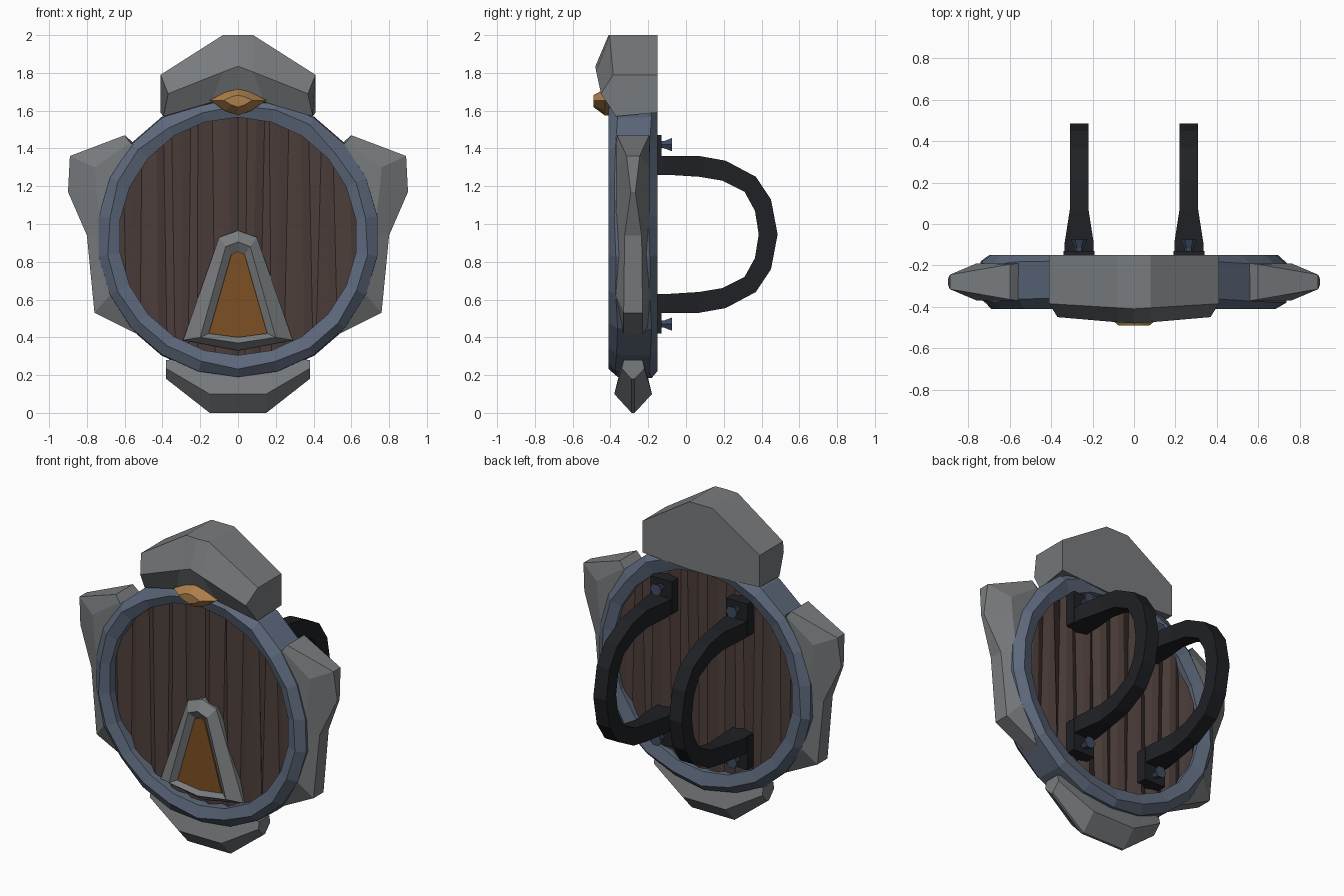
import bpy, bmesh, math, random

if "Cube" in bpy.data.objects:
    bpy.data.objects.remove(bpy.data.objects["Cube"])

random.seed(4)
CZ = 0.935   # height of the shield centre
CY = -0.28   # depth of the shield mid-plane


def material(name, rgb):
    m = bpy.data.materials.new(name)
    m.diffuse_color = (*rgb, 1)
    m.use_nodes = True
    m.node_tree.nodes["Principled BSDF"].inputs["Base Color"].default_value = m.diffuse_color
    return m


STONE = material("stone", (0.19, 0.20, 0.21))
STEEL = material("blue_steel", (0.11, 0.14, 0.20))
WOOD = material("dark_wood", (0.075, 0.05, 0.044))
LEATHER = material("black_leather", (0.014, 0.015, 0.018))
BOLT = material("bolt_steel", (0.05, 0.07, 0.12))
AMBER = material("amber", (0.20, 0.08, 0.018))
GOLD = material("gold", (0.42, 0.21, 0.07))


def loft(name, rings, mat, closed=False, caps=True):
    """Bridge equal-length point rings into one flat-shaded solid."""
    bm = bmesh.new()
    vs = [[bm.verts.new(p) for p in r] for r in rings]
    n = len(vs[0])
    for i in range(len(vs) if closed else len(vs) - 1):
        a, b = vs[i], vs[(i + 1) % len(vs)]
        for j in range(n):
            k = (j + 1) % n
            bm.faces.new((a[j], a[k], b[k], b[j]))
    if caps and not closed:
        bm.faces.new(vs[0])
        bm.faces.new(vs[-1])
    bmesh.ops.recalc_face_normals(bm, faces=bm.faces)
    me = bpy.data.meshes.new(name)
    bm.to_mesh(me)
    bm.free()
    me.materials.append(mat)
    ob = bpy.data.objects.new(name, me)
    bpy.context.collection.objects.link(ob)
    return ob


def mirrored(half):
    """Close a right-hand xz outline that starts and ends on x = 0."""
    return half + [(-x, z) for x, z in reversed(half[1:-1])]


def at_depth(outline, y):
    return [(x, y, z) for x, z in outline]


# Faceted steel rim
rim = []
for i in range(22):
    a = (i + 0.5) * math.tau / 22
    j, k = random.uniform(-0.015, 0.015), random.uniform(-0.012, 0.012)
    section = [(0.63, -0.17), (0.63, -0.39), (0.69 + j, -0.41),
               (0.745, -0.37 + k), (0.75, -0.19 + k), (0.70 + j, -0.15)]
    rim.append([(r * math.cos(a), y, CZ + r * math.sin(a)) for r, y in section])
loft("rim", rim, STEEL, closed=True)

# Wooden boards: corrugated disc with slightly leaning grooves
R, N = 0.645, 30
boards = []
for i in range(N + 1):
    x = -R * 0.995 + 2 * R * 0.995 * i / N
    lean = random.uniform(-0.014, 0.014) if 0 < i < N else 0
    xt, xb = x + lean, x - lean
    zt = math.sqrt(max(R * R - xt * xt, 0))
    zb = math.sqrt(max(R * R - xb * xb, 0))
    d = (0.0, 0.022, 0.016)[i % 3] + random.uniform(0, 0.006)
    boards.append([(xt, -0.325 - d, CZ + zt), (xb, -0.325 - d, CZ - zb),
                   (xb, -0.215 + d, CZ - zb), (xt, -0.215 + d, CZ + zt)])
loft("wood_boards", boards, WOOD)

# Side guards: inner, middle and outer (x, z) per station, then outer half-depth
guard = [((0.52, 1.40), (0.57, 1.43), (0.60, 1.47), 0.085),
         ((0.60, 1.25), (0.76, 1.30), (0.89, 1.36), 0.035),
         ((0.60, 1.15), (0.75, 1.18), (0.90, 1.17), 0.012),
         ((0.64, 0.94), (0.72, 0.95), (0.80, 0.94), 0.045),
         ((0.60, 0.65), (0.68, 0.62), (0.76, 0.53), 0.050),
         ((0.42, 0.45), (0.47, 0.41), (0.50, 0.40), 0.050)]
for s, side in ((1, "right"), (-1, "left")):
    rings = []
    for i, m, o, h in guard:
        pts = [(i, -0.09), (m, -0.09), (o, -h), (o, h), (m, 0.09), (i, 0.09)]
        rings.append([(s * p[0], CY + d, p[1]) for p, d in pts])
    loft(side + "_guard", rings, STONE)

# Bottom guard: x, top z, middle z, middle half-depth, bottom z
foot = []
for x, t, m, h, b in ((-0.38, 0.28, 0.235, 0.06, 0.18), (-0.15, 0.30, 0.10, 0.10, 0),
                      (0.15, 0.30, 0.10, 0.10, 0), (0.38, 0.28, 0.235, 0.06, 0.18)):
    foot.append([(x, CY - 0.05, t), (x, CY - h, m), (x, CY - 0.008, b),
                 (x, CY + 0.008, b), (x, CY + h, m), (x, CY + 0.05, t)])
loft("bottom_guard", foot, STONE)

# Crown block with a projecting brow
centre = [(0, -0.15, 2.0), (0, -0.41, 2.0), (0, -0.48, 1.835), (0, -0.41, 1.66), (0, -0.15, 1.57)]
inner = [(0.08, -0.15, 2.0), (0.08, -0.405, 2.0), (0.08, -0.475, 1.805),
         (0.14, -0.41, 1.645), (0.08, -0.15, 1.57)]
outer = [(0.41, -0.15, 1.79), (0.41, -0.385, 1.79), (0.37, -0.45, 1.69),
         (0.395, -0.37, 1.57), (0.41, -0.15, 1.59)]


def flip(ring):
    return [(-x, y, z) for x, y, z in ring]


loft("crown", [flip(outer), flip(inner), centre, inner, outer], STONE)

# Gold gem under the brow
gem = mirrored([(0, 1.715), (0.06, 1.70), (0.15, 1.655), (0.07, 1.60), (0, 1.575)])
gem_face = [(x * 0.5, 1.655 + (z - 1.655) * 0.45) for x, z in gem]
loft("gem", [at_depth(gem, -0.40), at_depth(gem, -0.43), at_depth(gem_face, -0.49)], GOLD)

# Tapered emblem frame and its amber panel
frame_out = mirrored([(0, 0.965), (0.10, 0.93), (0.29, 0.385), (0, 0.33)])
frame_mid = mirrored([(0, 0.905), (0.065, 0.88), (0.20, 0.40), (0, 0.37)])
frame_in = mirrored([(0, 0.855), (0.035, 0.84), (0.155, 0.42), (0, 0.40)])
loft("emblem_frame", [at_depth(frame_out, -0.31), at_depth(frame_out, -0.36),
                      at_depth(frame_mid, -0.405), at_depth(frame_in, -0.375),
                      at_depth(frame_in, -0.31)], STONE, closed=True)
loft("emblem_panel", [at_depth(frame_in, -0.32), at_depth(frame_in, -0.385)], AMBER)

# Arm straps: outer (y, z), inner (y, z), half-width for the upper half
strap = [((-0.22, 1.36), (-0.22, 1.26), 0.07), ((-0.09, 1.36), (-0.09, 1.26), 0.07),
         ((0.07, 1.36), (0.07, 1.25), 0.045), ((0.21, 1.335), (0.19, 1.23), 0.045),
         ((0.37, 1.25), (0.31, 1.17), 0.045), ((0.45, 1.13), (0.365, 1.07), 0.045)]
mid_z = 0.945
strap_path = strap + [((0.485, mid_z), (0.385, mid_z), 0.045)] + [
    ((o[0], 2 * mid_z - o[1]), (i[0], 2 * mid_z - i[1]), w) for o, i, w in reversed(strap)]
for s, side in ((1, "right"), (-1, "left")):
    c = s * 0.265
    loft(side + "_strap", [[(c - w, *o), (c + w, *o), (c + w, *i), (c - w, *i)]
                           for o, i, w in strap_path], LEATHER)
    for t, end in ((1, "upper"), (-1, "lower")):
        # Mounting plate and hexagonal bolt at each strap end
        z0, z1, zb = (mid_z + t * d for d in (0.32, 0.525, 0.475))
        plate = [(c - 0.075, z0), (c + 0.075, z0), (c + 0.075, z1), (c - 0.075, z1)]
        loft(f"{side}_{end}_plate", [at_depth(plate, -0.22), at_depth(plate, -0.13)], LEATHER)
        bolt = [[(c + r * math.cos(k * math.pi / 3), y, zb + r * math.sin(k * math.pi / 3))
                 for k in range(6)] for r, y in ((0.02, -0.14), (0.022, -0.115), (0.04, -0.075))]
        loft(f"{side}_{end}_bolt", bolt, BOLT)
